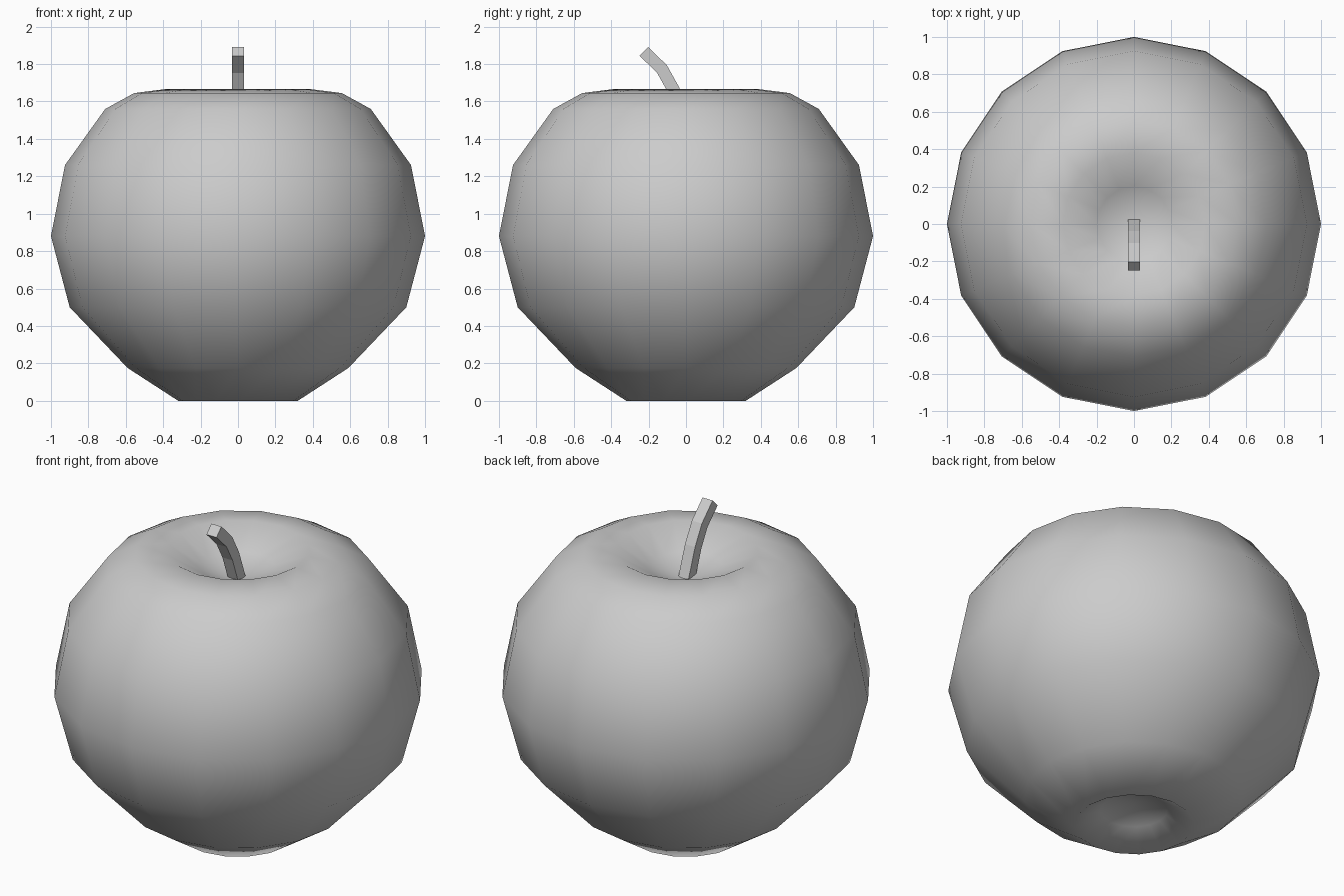
import bpy, bmesh
from math import sin, cos, pi, atan2
from mathutils import Vector

if "Cube" in bpy.data.objects:
    bpy.data.objects.remove(bpy.data.objects["Cube"])


def finish(name, bm, smooth):
    bmesh.ops.recalc_face_normals(bm, faces=bm.faces)
    mesh = bpy.data.meshes.new(name)
    for f in bm.faces:
        f.smooth = smooth
    bm.to_mesh(mesh)
    bm.free()
    obj = bpy.data.objects.new(name, mesh)
    bpy.context.collection.objects.link(obj)
    return obj


def bridge(bm, a, b):
    n = len(a)
    for i in range(n):
        bm.faces.new((a[i], a[(i + 1) % n], b[(i + 1) % n], b[i]))


# Fruit body: 16-sided lathe with dimples at both poles
profile = [(0.18, 0.09), (0.32, 0.0), (0.59, 0.175), (0.9, 0.5), (1.0, 0.88),
           (0.925, 1.26), (0.71, 1.56), (0.555, 1.645), (0.38, 1.667), (0.2, 1.565)]
SIDES = 16
bm = bmesh.new()
rings = [[bm.verts.new((r * cos(2 * pi * i / SIDES), r * sin(2 * pi * i / SIDES), z))
          for i in range(SIDES)] for r, z in profile]
for a, b in zip(rings, rings[1:]):
    bridge(bm, a, b)
for ring, z in ((rings[0], 0.13), (rings[-1], 1.5)):
    pole = bm.verts.new((0, 0, z))
    for i in range(SIDES):
        bm.faces.new((ring[i], ring[(i + 1) % SIDES], pole))
finish("fruit_body", bm, True)

# Stem: square section swept along a path bending forward
path = [Vector(p) for p in ((0, 0.0, 1.48), (0, -0.068, 1.665),
                            (0, -0.128, 1.773), (0, -0.225, 1.868))]
H = 0.033
bm = bmesh.new()
loops = []
for i, p in enumerate(path):
    t = (path[min(i + 1, len(path) - 1)] - path[max(i - 1, 0)]).normalized()
    side = Vector((0, t.z, -t.y)) * H
    loops.append([bm.verts.new(p + Vector((sx * H, 0, 0)) + side * sy)
                  for sx, sy in ((-1, -1), (1, -1), (1, 1), (-1, 1))])
for a, b in zip(loops, loops[1:]):
    bridge(bm, a, b)
bm.faces.new(loops[0])
bm.faces.new(loops[-1])
finish("stem", bm, False)
